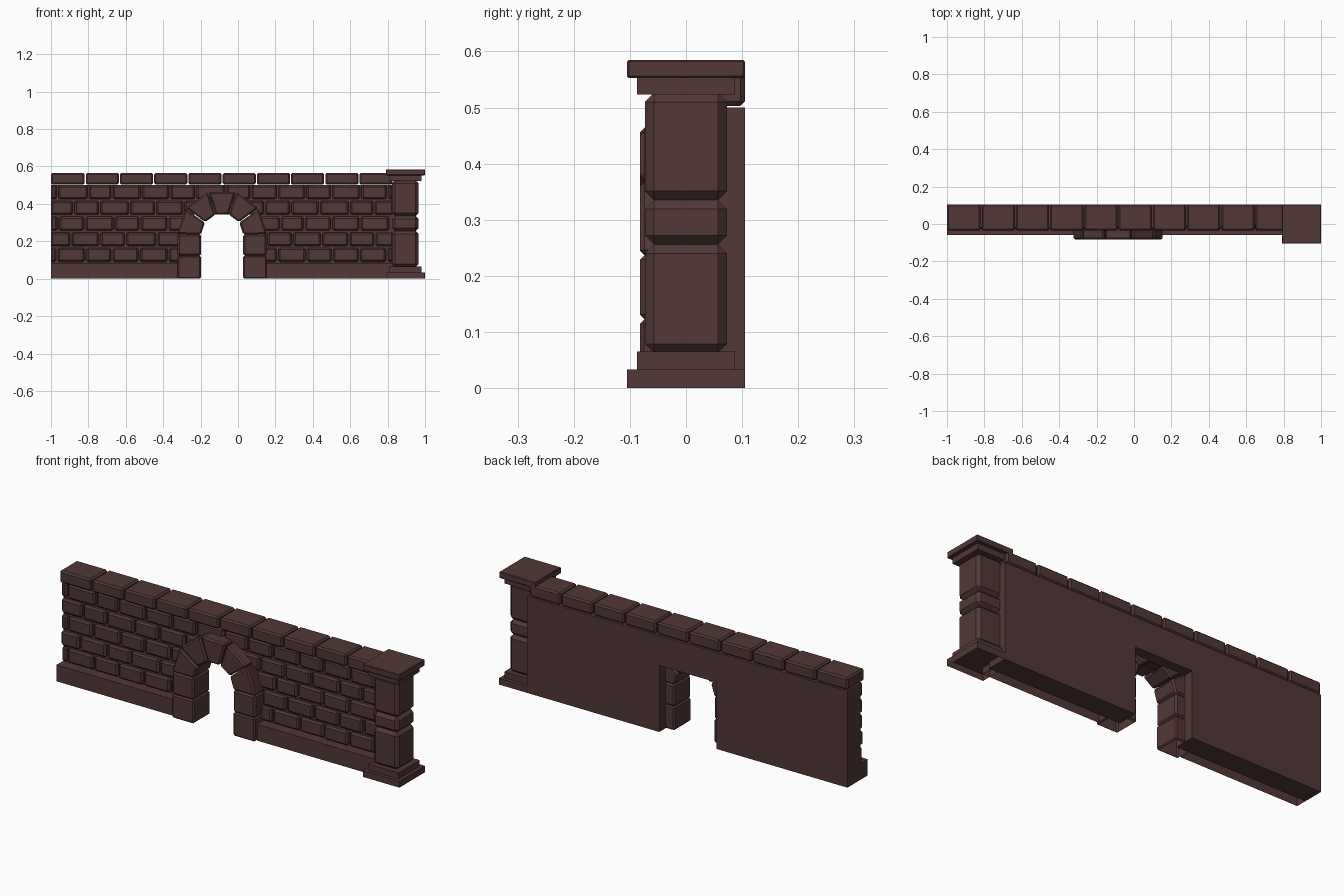
import bpy, bmesh, math, random

if "Cube" in bpy.data.objects:
    bpy.data.objects.remove(bpy.data.objects["Cube"])

random.seed(4)
stone = bpy.data.materials.new("dark_red_brown_stone")
stone.diffuse_color = (0.085, 0.038, 0.038, 1)
stone.use_nodes = True
stone.node_tree.nodes["Principled BSDF"].inputs["Base Color"].default_value = stone.diffuse_color

CX, HOLE = -0.085, 0.165      # doorway centre, half width of the opening in the wall
BACK, BED = 0.105, -0.003     # wall back face and mortar face


def prism(bm, pts, y0, y1, bevel=0.0, open_bottom=False):
    """Extrude an x/z outline along y, chamfer it, optionally leave the bottom open."""
    t = bmesh.new()
    a = [t.verts.new((x, y0, z)) for x, z in pts]
    b = [t.verts.new((x, y1, z)) for x, z in pts]
    n = len(pts)
    t.faces.new(a)
    t.faces.new(b[::-1])
    for i in range(n):
        j = (i + 1) % n
        t.faces.new((a[j], a[i], b[i], b[j]))
    bmesh.ops.recalc_face_normals(t, faces=t.faces)
    if bevel:
        bmesh.ops.bevel(t, geom=t.edges[:], offset=bevel, segments=1,
                        affect='EDGES', profile=0.5)
    if open_bottom:
        t.normal_update()
        down = [f for f in t.faces if f.normal.z < -0.9]
        bmesh.ops.delete(t, geom=down, context='FACES_ONLY')
    me = bpy.data.meshes.new("tmp")
    t.to_mesh(me)
    t.free()
    bm.from_mesh(me)
    bpy.data.meshes.remove(me)


def box(bm, x0, x1, y0, y1, z0, z1, bevel=0.0, open_bottom=False):
    prism(bm, [(x0, z0), (x1, z0), (x1, z1), (x0, z1)], y0, y1, bevel, open_bottom)


def finish(bm, name):
    me = bpy.data.meshes.new(name)
    bm.to_mesh(me)
    bm.free()
    me.materials.append(stone)
    ob = bpy.data.objects.new(name, me)
    bpy.context.collection.objects.link(ob)
    return ob


# Wall core: one outline with the rectangular opening cut out, open underneath
bm = bmesh.new()
prism(bm, [(-1, 0), (CX - HOLE, 0), (CX - HOLE, 0.345), (CX + HOLE, 0.345),
           (CX + HOLE, 0), (0.84, 0), (0.84, 0.5), (-1, 0.5)], BED, BACK)
finish(bm, "wall_core")

# Plinth either side of the doorway
bm = bmesh.new()
for x0, x1 in ((-1, -0.322), (0.152, 0.83)):
    box(bm, x0, x1, -0.06, BED + 0.002, 0, 0.085, open_bottom=True)
finish(bm, "plinth")

# Five courses of bricks in running bond, clipped at the doorway
bm = bmesh.new()
L, H, Z0 = 0.147, 0.084, 0.085
for row in range(5):
    z0 = Z0 + row * H
    spans = [(-1, 0.83)] if row > 2 else [(-1, CX - 0.18), (CX + 0.18, 0.83)]
    cuts = [-1 - L * (0.72 if row % 2 == 0 else 0.22) + i * L + random.uniform(-0.012, 0.012)
            for i in range(16)]
    for a, b in zip(cuts, cuts[1:]):
        for s0, s1 in spans:
            x0, x1 = max(a + 0.005, s0), min(b - 0.005, s1)
            if x1 - x0 > 0.025:
                front = -0.024 + random.uniform(-0.004, 0.004)
                box(bm, x0, x1, front, 0.02, z0 + 0.005, z0 + H - 0.005, 0.009)
finish(bm, "bricks")

# Coping stones along the top
bm = bmesh.new()
w = 1.83 / 10
for i in range(10):
    x = -1 + i * w
    box(bm, x + (0.003 if i else 0), x + w - 0.003, -0.036, BACK, 0.503, 0.566, 0.008)
finish(bm, "coping_stones")

# Door jambs: two blocks each side
bm = bmesh.new()
for s in (-1, 1):
    xs = sorted((CX + s * 0.113, CX + s * 0.238))
    box(bm, *xs, -0.082, 0.055, 0, 0.122, 0.007, True)
    box(bm, *xs, -0.082, 0.055, 0.122, 0.238, 0.009)
finish(bm, "door_jambs")

# Arch: five wedge stones, keystone in the middle
bm = bmesh.new()
R0, R1, CZ = 0.113, 0.24, 0.235
for i in range(5):
    a, b = (math.radians(36 * k + d) for k, d in ((i, 0.8), (i + 1, -0.8)))
    pts = [(CX + r * math.cos(t), CZ + r * math.sin(t))
           for r, t in ((R0, a), (R1, a), (R1, b), (R0, b))]
    prism(bm, pts, -0.082, 0.055, 0.008)
finish(bm, "arch_stones")

# End pillar: plates top and bottom, three chamfered blocks between
PX = 0.895


def tier(bm, half_x, half_y, z0, z1, bevel=0.0, open_bottom=False):
    box(bm, PX - half_x, PX + half_x, -half_y, half_y, z0, z1, bevel, open_bottom)


bm = bmesh.new()
for z0, z1 in ((0.063, 0.256), (0.256, 0.335), (0.335, 0.526)):
    tier(bm, 0.071, 0.073, z0, z1, 0.016)
finish(bm, "pillar_blocks")

bm = bmesh.new()
tier(bm, 0.105, 0.105, 0, 0.033, open_bottom=True)
tier(bm, 0.087, 0.087, 0.033, 0.065)
finish(bm, "pillar_base")

bm = bmesh.new()
tier(bm, 0.087, 0.087, 0.523, 0.553)
tier(bm, 0.105, 0.105, 0.553, 0.585, 0.003)
finish(bm, "pillar_cap")
